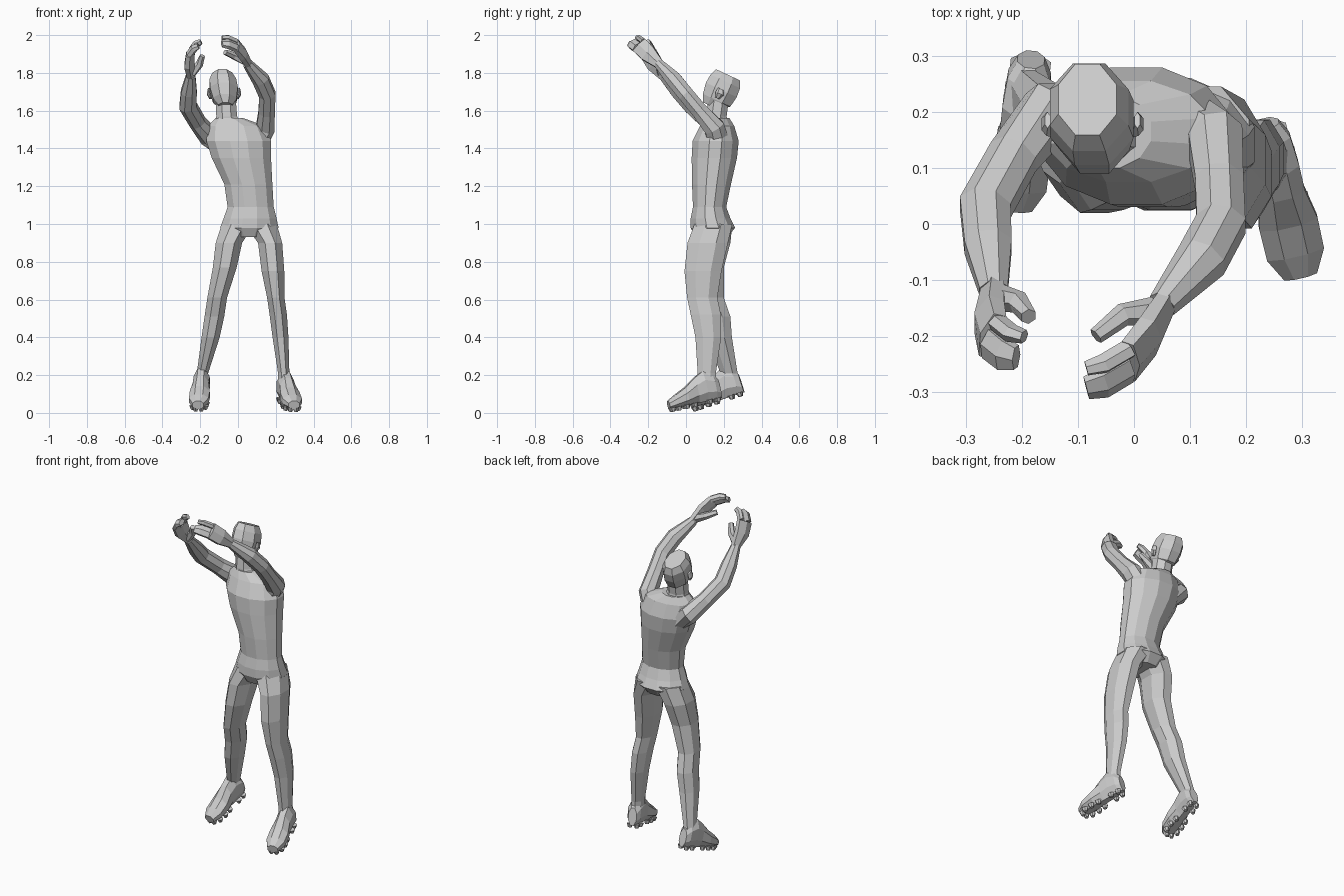
import bpy, bmesh, math
from mathutils import Vector, Matrix


def loft(name, rings, n=8, ref=(1, 0, 0), axis=None, mat=None):
    """Faceted tube through rings (x, y, z, half width, half depth)."""
    bm = bmesh.new()
    pts = [Vector(r[:3]) for r in rings]
    loops = []
    for i, r in enumerate(rings):
        w = Vector(axis) if axis else pts[min(i + 1, len(pts) - 1)] - pts[max(i - 1, 0)]
        w.normalize()
        u = Vector(ref) - w * w.dot(Vector(ref))
        u.normalize()
        v = w.cross(u)
        k = 1 / math.cos(math.pi / n)
        loops.append([bm.verts.new(pts[i] + u * (r[3] * k * math.cos(t)) + v * (r[4] * k * math.sin(t)))
                      for t in [(j + .5) * 2 * math.pi / n for j in range(n)]])
    for a, b in zip(loops, loops[1:]):
        for j in range(n):
            m = (j + 1) % n
            bm.faces.new((a[j], a[m], b[m], b[j]))
    bm.faces.new(loops[0][::-1])
    bm.faces.new(loops[-1])
    bmesh.ops.recalc_face_normals(bm, faces=bm.faces)
    if mat:
        bm.transform(mat)
    me = bpy.data.meshes.new(name)
    bm.to_mesh(me)
    bm.free()
    ob = bpy.data.objects.new(name, me)
    bpy.context.collection.objects.link(ob)
    return ob


UP = (0, 0, 1)

# torso from crotch to shoulders
loft("torso", [
    (.06, .135, .93, .10, .085), (.06, .142, .98, .155, .118), (.064, .13, 1.03, .14, .105),
    (.067, .125, 1.09, .122, .088), (.055, .135, 1.21, .127, .103), (.018, .15, 1.35, .157, .12),
    (.004, .157, 1.44, .172, .122), (-.01, .165, 1.52, .15, .09), (-.045, .165, 1.56, .075, .065)],
    12, axis=UP)

# neck and tilted-back head
loft("neck", [(-.045, .165, 1.51, .085, .06), (-.06, .16, 1.57, .055, .055),
              (-.065, .175, 1.68, .052, .055)], axis=UP)
loft("head", [
    (-.066, .13, 1.625, .036, .045), (-.07, .162, 1.655, .062, .08), (-.075, .187, 1.71, .074, .09),
    (-.08, .208, 1.755, .07, .086), (-.083, .222, 1.79, .052, .07)], 8, axis=(0, .42, .9))
for side in (-1, 1):
    x = -.074 + side * .072
    loft("ear", [(x, .165, 1.665, .006, .01), (x + side * .01, .178, 1.69, .009, .02),
                 (x + side * .008, .185, 1.715, .005, .014)], 6, axis=(0, .42, .9))

# legs, right one stepping forward
loft("right_leg", [
    (.12, .145, 1.0, .085, .10), (.17, .115, .90, .064, .107), (.185, .09, .75, .06, .098),
    (.20, .086, .61, .046, .08), (.213, .105, .52, .046, .08), (.225, .118, .40, .042, .068),
    (.242, .11, .21, .03, .048), (.245, .11, .14, .034, .052)], axis=UP)
loft("left_leg", [
    (.0, .145, 1.0, .085, .10), (-.048, .13, .90, .07, .105), (-.07, .11, .77, .063, .09),
    (-.11, .125, .61, .052, .075), (-.125, .16, .51, .052, .075), (-.145, .175, .40, .048, .068),
    (-.188, .228, .21, .03, .045), (-.19, .23, .15, .034, .05)], axis=UP)


# shoes: loft from heel to toe (local -y is forward), then studs along the sole
def foot(side, origin, yaw, pitch):
    m = Matrix.Translation(origin) @ Matrix.Rotation(yaw, 4, 'Z') @ Matrix.Rotation(pitch, 4, 'X')
    secs = [(-.085, .10, .024), (-.06, .135, .038), (-.01, .16, .042), (.04, .135, .042),
            (.10, .095, .053), (.16, .068, .052), (.205, .045, .03)]
    loft(side + "_shoe", [(0, -f, .012 + h / 2, w, h / 2) for f, h, w in secs], 8,
         axis=(0, -1, 0), mat=m)
    for f, w in [(-.06, .02), (-.015, .025), (.07, .03), (.115, .036), (.16, .034), (.19, .015)]:
        for s in (-1, 1):
            loft(side + "_stud", [(s * w, -f, .018, .016, .016), (s * w, -f, -.004, .009, .009)],
                 6, axis=UP, mat=m)


foot("right", (.25, .11, .05), math.radians(13), math.radians(12))
foot("left", (-.19, .232, .072), math.radians(-6), math.radians(18))

# arms raised overhead
loft("right_arm", [
    (.09, .175, 1.42, .06, .06), (.145, .15, 1.51, .05, .055), (.152, .075, 1.595, .043, .043),
    (.155, 0, 1.685, .044, .042), (.12, -.065, 1.765, .044, .042), (.05, -.145, 1.85, .025, .025)])
loft("left_arm", [
    (-.08, .19, 1.42, .06, .06), (-.155, .195, 1.465, .052, .055), (-.215, .12, 1.54, .044, .044),
    (-.265, .03, 1.625, .046, .044), (-.26, -.04, 1.70, .042, .04), (-.25, -.12, 1.785, .025, .025)])


# hands: palm, index finger, grouped fingers and thumb
def hand(side, wrist, palm, knuckle, tip, ref, thumb):
    loft(side + "_palm", [(*wrist, .024, .02), (*palm, .043, .024), (*knuckle, .045, .02)], 6, ref)
    u = Vector(ref).normalized()
    mid = (Vector(knuckle) + Vector(tip)) / 2 + (Vector(knuckle) - Vector(palm)) * .2
    for part, off, w in (("index_finger", .03, .014), ("grouped_fingers", -.016, .028)):
        loft(side + "_" + part, [(*(Vector(p) + u * off), w * k, .018 * k)
                                 for p, k in ((knuckle, 1), (mid, 1), (tip, .75))], 6, ref)
    loft(side + "_thumb", [(*p, r, r) for p, r in zip(thumb, (.022, .018, .013))], 6, (0, 0, 1))


hand("right", (.055, -.14, 1.845), (.025, -.20, 1.90), (-.01, -.245, 1.945), (-.085, -.28, 1.965),
     (0, .75, .65), [(.035, -.155, 1.865), (-.02, -.162, 1.89), (-.068, -.2, 1.91)])
hand("left", (-.25, -.115, 1.78), (-.258, -.165, 1.845), (-.252, -.20, 1.905), (-.205, -.225, 1.95),
     (.3, .8, .5), [(-.245, -.13, 1.80), (-.205, -.14, 1.845), (-.188, -.165, 1.89)])
